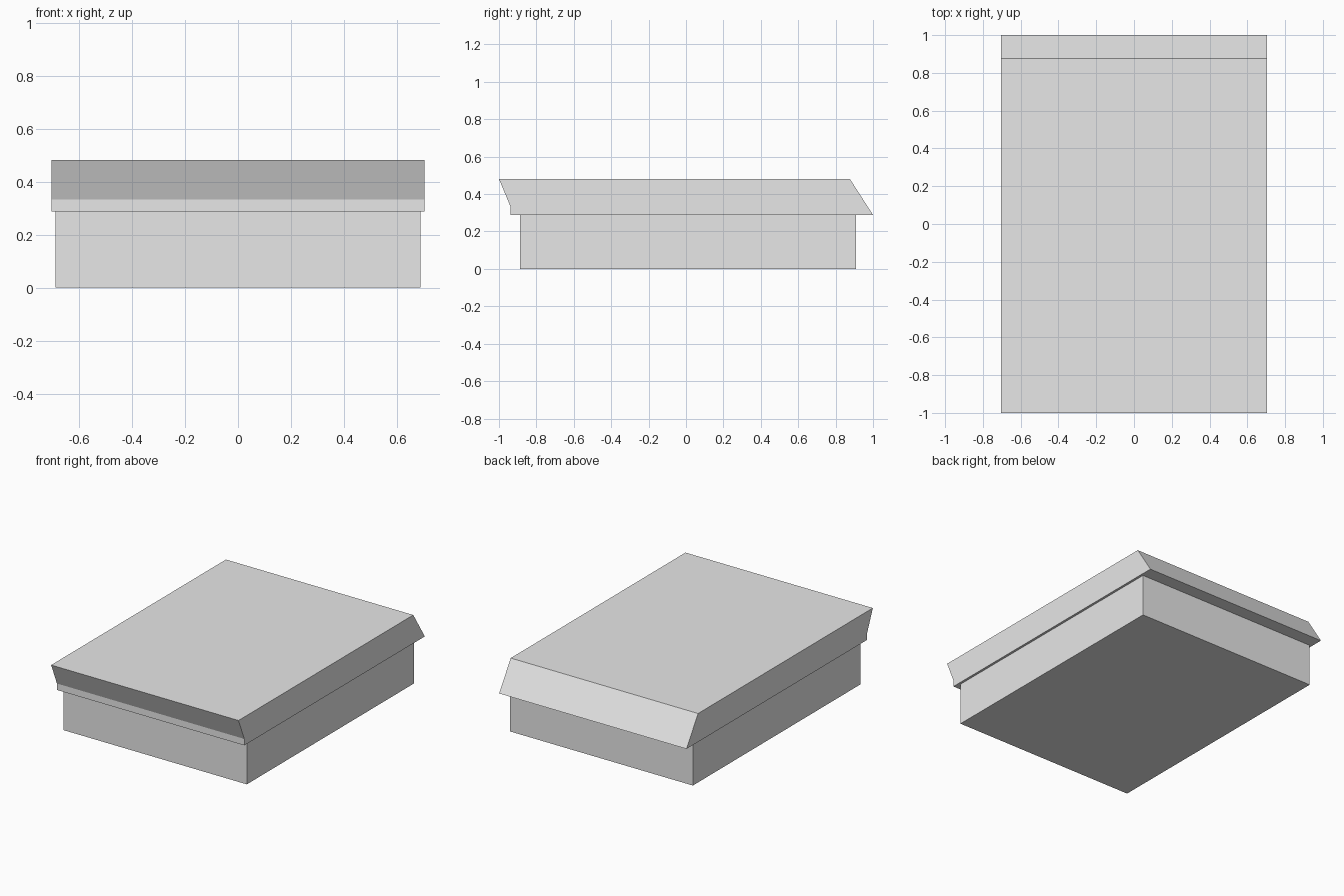
import bpy
import bmesh

cube = bpy.data.objects.get("Cube")
if cube:
    bpy.data.objects.remove(cube, do_unlink=True)

grey = bpy.data.materials.new("light_grey")
grey.use_nodes = True
grey.diffuse_color = (0.8, 0.8, 0.8, 1)
grey.node_tree.nodes["Principled BSDF"].inputs["Base Color"].default_value = (0.8, 0.8, 0.8, 1)


def extrude_profile(name, profile, half_width):
    """Extrude a side profile of (y, z) points across x, centred on x = 0."""
    bm = bmesh.new()
    side = bm.faces.new([bm.verts.new((-half_width, y, z)) for y, z in profile])
    result = bmesh.ops.extrude_face_region(bm, geom=[side], use_keep_orig=True)
    moved = [g for g in result["geom"] if isinstance(g, bmesh.types.BMVert)]
    bmesh.ops.translate(bm, verts=moved, vec=(2 * half_width, 0, 0))
    bmesh.ops.recalc_face_normals(bm, faces=bm.faces)
    mesh = bpy.data.meshes.new(name)
    bm.to_mesh(mesh)
    bm.free()
    mesh.materials.append(grey)
    obj = bpy.data.objects.new(name, mesh)
    bpy.context.collection.objects.link(obj)
    return obj


lid_bottom = 0.288

# Rectangular base block
extrude_profile("base", [(-0.888, 0), (0.909, 0), (0.909, lid_bottom), (-0.888, lid_bottom)], 0.688)

# Overhanging lid: undercut front lip, sloping back
extrude_profile("lid", [(-0.938, lid_bottom), (1, lid_bottom), (0.876, 0.481),
                        (-1, 0.481), (-0.938, 0.332)], 0.704)
